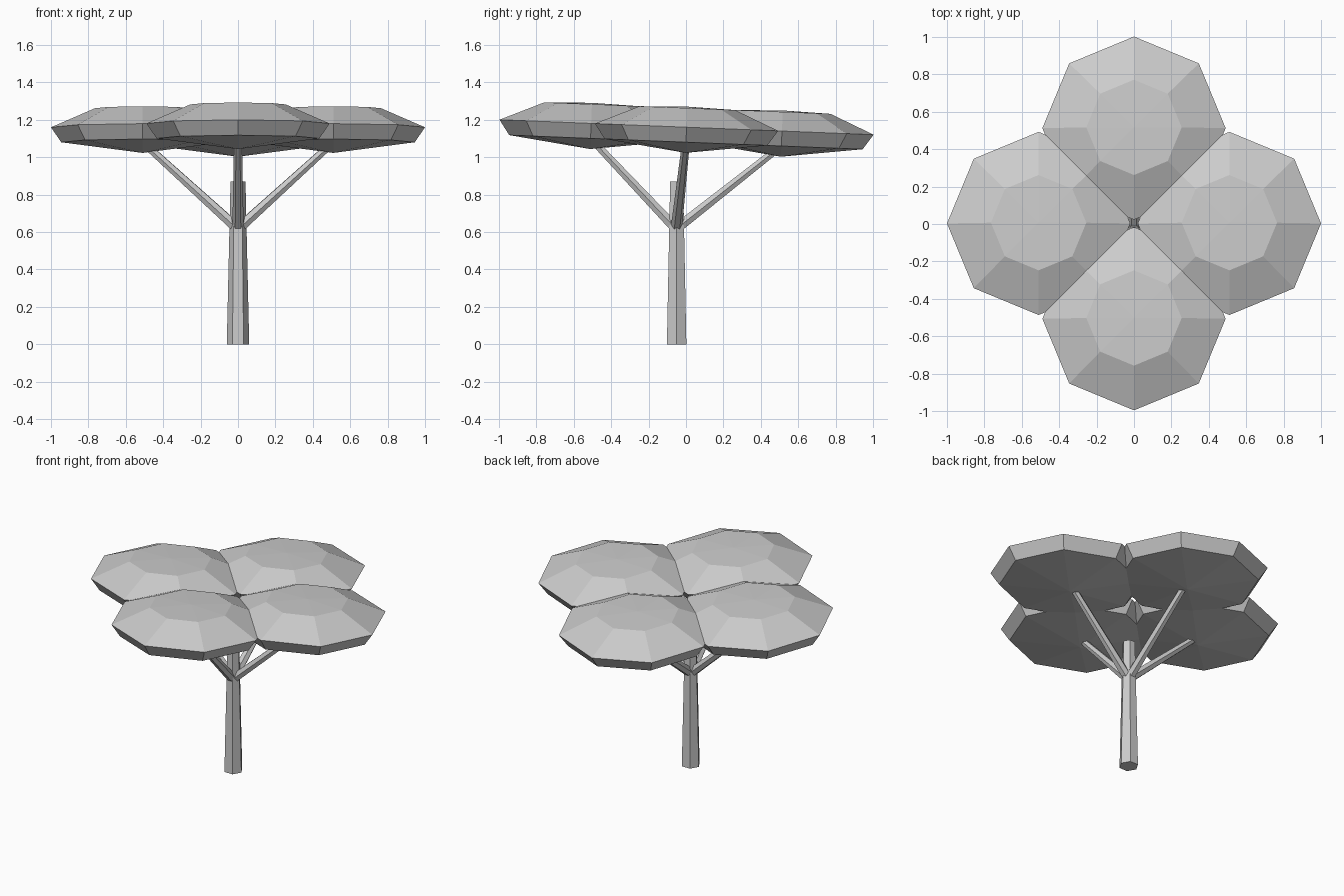
import bpy
import bmesh
import math
from mathutils import Vector, Matrix

cube = bpy.data.objects.get("Cube")
if cube:
    bpy.data.objects.remove(cube, do_unlink=True)

grey = bpy.data.materials.new("plain grey")
grey.use_nodes = True
colour = (0.6, 0.6, 0.6, 1)
grey.diffuse_color = colour
grey.node_tree.nodes["Principled BSDF"].inputs["Base Color"].default_value = colour


def finish(bm, name):
    bmesh.ops.recalc_face_normals(bm, faces=bm.faces)
    mesh = bpy.data.meshes.new(name)
    bm.to_mesh(mesh)
    bm.free()
    mesh.materials.append(grey)
    obj = bpy.data.objects.new(name, mesh)
    bpy.context.collection.objects.link(obj)
    return obj


def loft(bm, rings, sides):
    """Skin faces between consecutive rings of vertices."""
    for a, b in zip(rings, rings[1:]):
        for i in range(sides):
            j = (i + 1) % sides
            bm.faces.new((a[i], a[j], b[j], b[i]))


def limb(name, start, end, r_start, r_end):
    """Tapered six-sided limb with two corners level at its sides."""
    start, end = Vector(start), Vector(end)
    axis = (end - start).normalized()
    side = axis.cross(Vector((0, 0, 1)))
    side = side.normalized() if side.length > 0.01 else Vector((1, 0, 0))
    up = side.cross(axis)
    bm = bmesh.new()
    rings = []
    for centre, r in ((start, r_start), (end, r_end)):
        angles = [math.tau * i / 6 for i in range(6)]
        rings.append([bm.verts.new(centre + r * (side * math.cos(a) + up * math.sin(a)))
                      for a in angles])
    loft(bm, rings, 6)
    for ring in rings:
        bm.faces.new(ring)
    return finish(bm, name)


def leaf_pad(name, matrix):
    """Flattened eight-sided foliage pad with a shallow point above and below."""
    bm = bmesh.new()
    profile = [(0.435, -0.08), (0.49, 0), (0.255, 0.102)]
    rings = [[bm.verts.new((r * math.cos(math.tau * i / 8), r * math.sin(math.tau * i / 8), z))
              for i in range(8)] for r, z in profile]
    loft(bm, rings, 8)
    for ring, z in ((rings[0], -0.137), (rings[-1], 0.11)):
        tip = bm.verts.new((0, 0, z))
        for i in range(8):
            bm.faces.new((ring[i], ring[(i + 1) % 8], tip))
    bm.transform(matrix)
    return finish(bm, name)


# Trunk
trunk_y = -0.05
limb("trunk", (0, trunk_y, 0), (0, trunk_y, 0.87), 0.06, 0.04)

# Four pads on a slightly tilted crown, each held by a branch
crown = Matrix.Translation((0, 0.003, 1.16)) @ Matrix.Rotation(-0.04, 4, 'X')
directions = {"left": (1, 0), "back": (0, 1), "right": (-1, 0), "front": (0, -1)}
for side, (dx, dy) in directions.items():
    centre = Vector((dx * 0.51, dy * 0.51, 0))
    leaf_pad(side + "_leaf_pad", crown @ Matrix.Translation(centre))
    end = crown @ (centre + Vector((0, 0, -0.08)))
    start = (dx * 0.02, trunk_y + dy * 0.02, 0.635)
    limb(side + "_branch", start, end, 0.03, 0.021)
